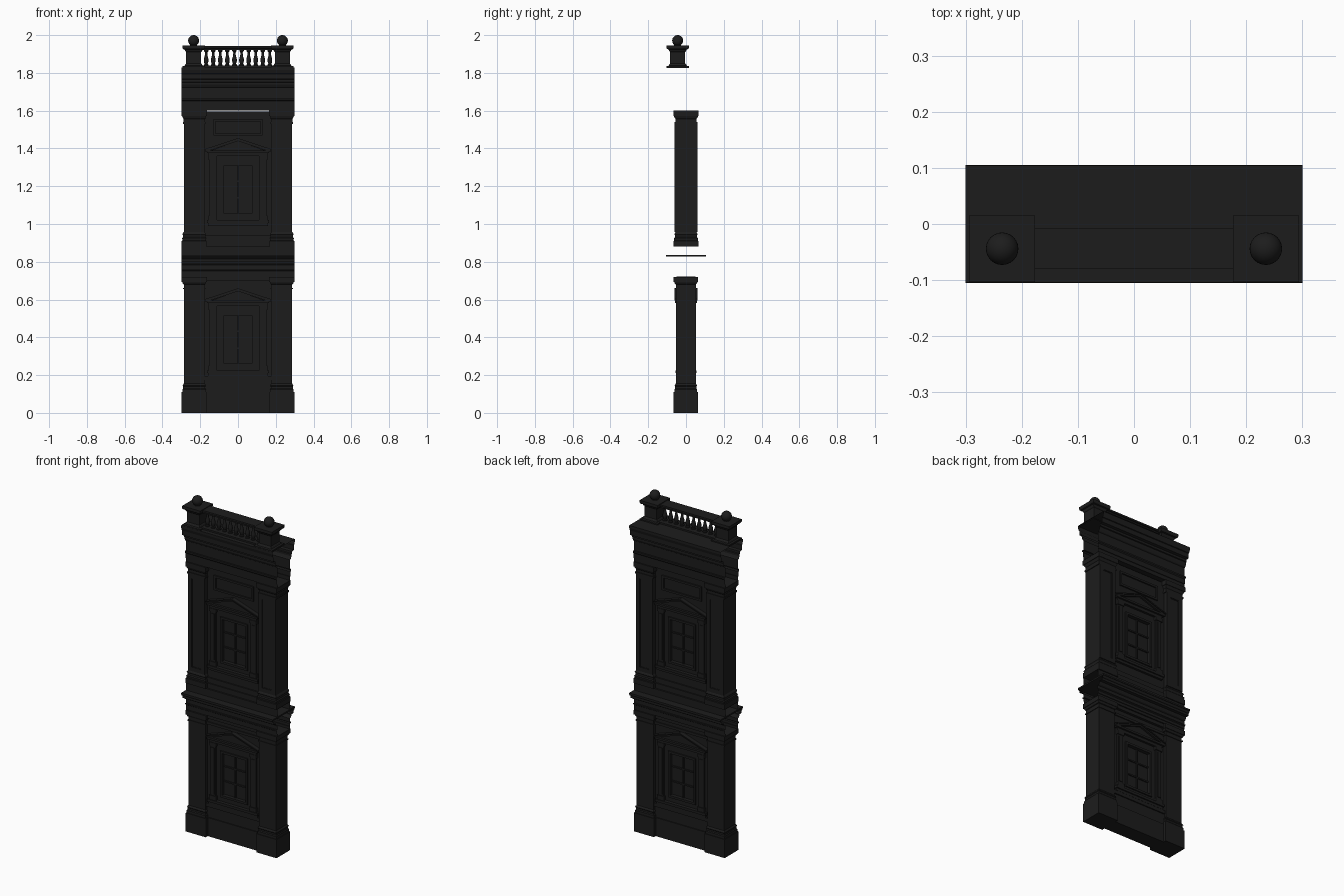
import bpy, bmesh, math

if "Cube" in bpy.data.objects:
    bpy.data.objects.remove(bpy.data.objects["Cube"])

mat = bpy.data.materials.new("dark_stone")
mat.diffuse_color = (0.012, 0.012, 0.012, 1)
mat.use_nodes = True
mat.node_tree.nodes["Principled BSDF"].inputs["Base Color"].default_value = mat.diffuse_color


def finish(name, bm, mirror=""):
    bmesh.ops.recalc_face_normals(bm, faces=bm.faces)
    me = bpy.data.meshes.new(name)
    bm.to_mesh(me)
    bm.free()
    ob = bpy.data.objects.new(name, me)
    bpy.context.collection.objects.link(ob)
    me.materials.append(mat)
    if mirror:
        m = ob.modifiers.new("mirror", 'MIRROR')
        m.use_axis = ("x" in mirror, "y" in mirror, False)
        m.use_mirror_merge = False
    return ob


def loft(bm, rings, caps=True):
    rows = [[bm.verts.new(p) for p in r] for r in rings]
    n = len(rows[0])
    for a, b in zip(rows, rows[1:]):
        for i in range(n):
            bm.faces.new((a[i], a[(i + 1) % n], b[(i + 1) % n], b[i]))
    if caps:
        bm.faces.new(rows[0])
        bm.faces.new(rows[-1])


def box(bm, x0, x1, y0, y1, z0, z1):
    loft(bm, [[(x0, y0, z), (x1, y0, z), (x1, y1, z), (x0, y1, z)] for z in (z0, z1)])


def prism(bm, pts, y0, y1):
    loft(bm, [[(x, y, z) for x, z in pts] for y in (y0, y1)])


def frame(bm, x0, x1, z0, z1, w, y0, y1):
    box(bm, x0, x0 + w, y0, y1, z0, z1)
    box(bm, x1 - w, x1, y0, y1, z0, z1)
    box(bm, x0 + w, x1 - w, y0, y1, z0, z0 + w)
    box(bm, x0 + w, x1 - w, y0, y1, z1 - w, z1)


def stack(name, cx, cy, hx, hy, prof, mirror="x"):
    # rectangular column whose sides follow a (height, projection) profile
    bm = bmesh.new()
    loft(bm, [[(cx + sx * (hx + o), cy + sy * (hy + o), z)
               for sx, sy in ((-1, -1), (1, -1), (1, 1), (-1, 1))] for z, o in prof])
    return finish(name, bm, mirror)


def sweep(name, half):
    # open-ended entablature, the same profile on front and back
    loop = [(-y, z) for y, z in half] + [(y, z) for y, z in reversed(half)]
    bm = bmesh.new()
    loft(bm, [[(x, y, z) for y, z in loop] for x in (-0.3, 0.3)], caps=False)
    return finish(name, bm)


# pilasters
stack("lower_pilaster", 0.232, -0.001, 0.055, 0.053, [
    (0, .011), (.11, .011), (.11, .007), (.125, .007), (.13, .003), (.14, .003), (.144, .006),
    (.15, .004), (.155, 0), (.655, 0), (.655, .004), (.662, .004), (.662, 0), (.68, 0),
    (.682, .004), (.694, .009), (.694, .012), (.72, .012)])
stack("upper_pilaster", 0.232, 0, 0.055, 0.055, [
    (.88, .011), (.91, .011), (.912, .007), (.925, .009), (.93, .004), (.94, .004), (.945, .007),
    (.952, .004), (.958, 0), (1.53, 0), (1.53, .005), (1.54, .005), (1.54, .001), (1.556, .001),
    (1.56, .004), (1.572, .009), (1.572, .012), (1.6, .012)])
bm = bmesh.new()
frame(bm, .177, .287, .958, 1.53, .024, -.06, -.05)
frame(bm, .198, .266, .979, 1.509, .006, -.0575, -.05)
finish("upper_pilaster_panel", bm, "xy")

# entablatures
sweep("lower_entablature", [
    (.057, .72), (.057, .735), (.061, .735), (.061, .75), (.066, .754), (.066, .76), (.058, .76),
    (.058, .782), (.066, .786), (.072, .795), (.072, .802), (.092, .802), (.092, .815),
    (.097, .817), (.103, .826), (.06, .834), (.06, .88)])
bm = bmesh.new()
box(bm, -.3, .3, -.105, .105, .827, .836)
finish("lower_cornice_slab", bm)
sweep("upper_entablature", [
    (.06, 1.6), (.06, 1.622), (.064, 1.622), (.064, 1.65), (.07, 1.656), (.07, 1.665), (.06, 1.665),
    (.06, 1.722), (.066, 1.726), (.072, 1.738), (.072, 1.75), (.078, 1.752), (.078, 1.765),
    (.094, 1.768), (.094, 1.795), (.098, 1.797), (.104, 1.815), (.104, 1.829)])

# one bay per storey: wall with window on both faces
for level, dz, bottom, top in (("lower", 0, 0, .722), ("upper", .795, .88, 1.595)):
    z0, z1 = .255 + dz, .52 + dz
    bm = bmesh.new()
    box(bm, -.185, -.085, -.035, .035, bottom, top)
    box(bm, .085, .185, -.035, .035, bottom, top)
    box(bm, -.085, .085, -.035, .035, bottom, z0)
    box(bm, -.085, .085, -.035, .035, z1, top)
    finish(level + "_wall", bm)

    bm = bmesh.new()
    box(bm, -.085, .085, -.02, .02, z0, z1)
    finish(level + "_window_glass", bm)

    bm = bmesh.new()
    frame(bm, -.09, .09, z0 - .005, z1 + .005, .013, -.042, -.02)
    box(bm, -.004, .004, -.028, -.02, z0, z1)
    for i in (1, 2):
        z = z0 + (z1 - z0) * i / 3
        box(bm, -.08, .08, -.027, -.02, z - .004, z + .004)
    finish(level + "_window_frame", bm, "y")

    # side jambs with bases and caps
    bm = bmesh.new()
    box(bm, .115, .15, -.046, -.03, .225 + dz, .56 + dz)
    box(bm, .123, .142, -.05, -.03, .26 + dz, .535 + dz)
    for a, b in ((.225, .25), (.545, .565)):
        box(bm, .11, .155, -.051, -.03, a + dz, b + dz)
    finish(level + "_window_jamb", bm, "xy")

    # sill, head and pediment
    bm = bmesh.new()
    box(bm, -.165, .165, -.055, -.03, .21 + dz, .225 + dz)
    box(bm, -.16, .16, -.048, -.03, .195 + dz, .21 + dz)
    finish(level + "_window_sill", bm, "y")
    bm = bmesh.new()
    box(bm, -.155, .155, -.048, -.03, .565 + dz, .582 + dz)
    box(bm, -.165, .165, -.058, -.03, .582 + dz, .594 + dz)
    prism(bm, [(-.155, .59 + dz), (.155, .59 + dz), (0, .645 + dz)], -.044, -.03)
    for w, y in ((.016, -.054), (.007, -.06)):
        prism(bm, [(-.172, .603 + dz), (0, .66 + dz), (.172, .603 + dz),
                   (.172, .603 + dz - w), (0, .66 + dz - w), (-.172, .603 + dz - w)], y, -.03)
    finish(level + "_pediment", bm, "y")

# wall base courses
bm = bmesh.new()
box(bm, -.18, .18, -.046, .046, 0, .11)
box(bm, -.18, .18, -.04, .04, .11, .175)
box(bm, -.18, .18, -.047, .047, .175, .195)
box(bm, -.18, .18, -.05, .05, .88, .91)
box(bm, -.18, .18, -.043, .043, .91, .94)
box(bm, -.18, .18, -.041, .041, .66, .675)
box(bm, -.18, .18, -.05, .05, .7, .722)
finish("wall_courses", bm)

# raised panel above the upper window
bm = bmesh.new()
frame(bm, -.13, .13, 1.468, 1.555, .012, -.043, -.03)
finish("upper_wall_panel", bm, "y")

# parapet pedestals
CY = -.044
stack("parapet_pedestal", .235, CY, .04, .04, [
    (1.826, .019), (1.836, .019), (1.838, .008), (1.846, .004), (1.85, 0), (1.91, 0), (1.915, .004),
    (1.924, .008), (1.926, .016), (1.932, .019), (1.946, .019)])
stack("parapet_bottom_rail", 0, CY, .2, .036, [(1.826, 0), (1.838, 0)], "")
stack("parapet_top_rail", 0, CY, .2, .036, [
    (1.922, -.006), (1.93, -.006), (1.932, 0), (1.942, 0)], "")

# turned balusters
bm = bmesh.new()
prof = [(.0125, 1.836), (.0125, 1.844), (.008, 1.847), (.0125, 1.862), (.0125, 1.872),
        (.007, 1.893), (.006, 1.908), (.009, 1.912), (.012, 1.915), (.012, 1.924)]
for k in range(10):
    cx = (k - 4.5) * .0375
    loft(bm, [[(cx + r * math.cos(a * math.pi / 6), CY + r * math.sin(a * math.pi / 6), z)
               for a in range(12)] for r, z in prof])
balusters = finish("balusters", bm)

# ball finials with short necks
bm = bmesh.new()
bmesh.ops.create_uvsphere(bm, u_segments=24, v_segments=14, radius=.029)
bmesh.ops.translate(bm, verts=bm.verts, vec=(.235, CY, 1.971))
loft(bm, [[(.235 + r * math.cos(a * math.pi / 8), CY + r * math.sin(a * math.pi / 8), z)
           for a in range(16)] for r, z in ((.02, 1.944), (.016, 1.95))])
finials = finish("ball_finial", bm, "x")

bpy.ops.object.select_all(action='DESELECT')
for ob in (balusters, finials):
    ob.select_set(True)
bpy.context.view_layer.objects.active = finials
bpy.ops.object.shade_smooth_by_angle(angle=math.radians(35))
